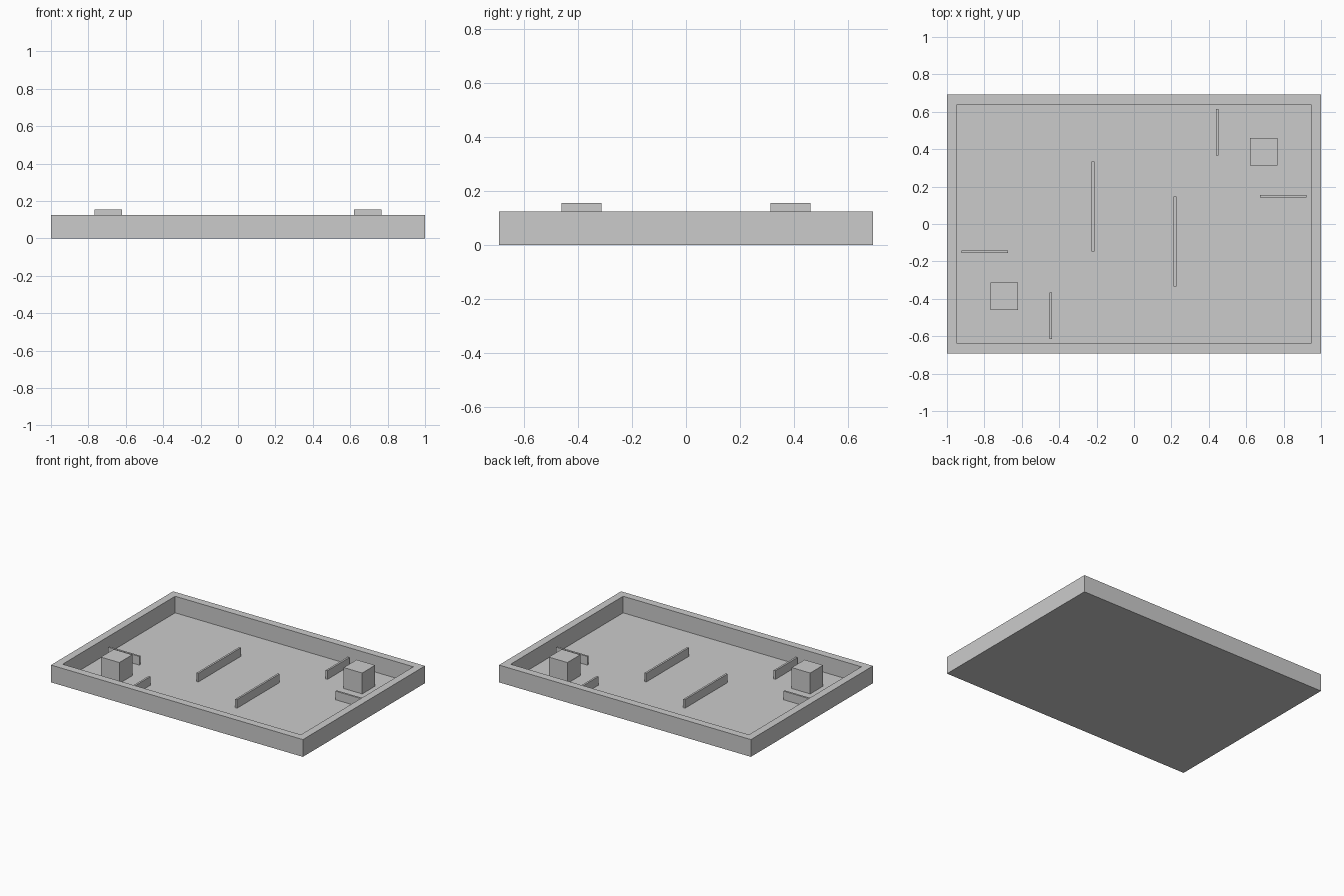
import bpy
import bmesh
from mathutils import Matrix, Vector

cube = bpy.data.objects.get("Cube")
if cube:
    bpy.data.objects.remove(cube, do_unlink=True)

# Single plain grey
grey = bpy.data.materials.new("light_grey")
grey.use_nodes = True
COLOUR = (0.6, 0.6, 0.6, 1)
grey.diffuse_color = COLOUR
grey.node_tree.nodes["Principled BSDF"].inputs["Base Color"].default_value = COLOUR

UNIT = 2 / 13          # layout module: outer tray is 13 x 9 modules
FLOOR = 0.005
RIM = 0.124
RIB_TOP = 0.067
RIB_THICK = 0.014
BLOCK = 0.147


def finish(name, bm):
    mesh = bpy.data.meshes.new(name)
    bm.to_mesh(mesh)
    bm.free()
    mesh.materials.append(grey)
    obj = bpy.data.objects.new(name, mesh)
    bpy.context.collection.objects.link(obj)
    return obj


def box_mesh(x0, x1, y0, y1, z0, z1):
    bm = bmesh.new()
    centre = Vector((x0 + x1, y0 + y1, z0 + z1)) / 2
    size = Matrix.Diagonal((x1 - x0, y1 - y0, z1 - z0, 1))
    bmesh.ops.create_cube(bm, size=1, matrix=Matrix.Translation(centre) @ size)
    return bm


def pair(name, x0, x1, y0, y1, top):
    """Part standing on the floor, plus its half-turn copy."""
    finish(name + "_a", box_mesh(x0, x1, y0, y1, FLOOR, top))
    finish(name + "_b", box_mesh(-x1, -x0, -y1, -y0, FLOOR, top))


# Tray: a slab whose top is inset and pushed down to a thin floor
half_x, half_y = 6.5 * UNIT, 4.5 * UNIT
wall = UNIT / 2
bm = box_mesh(-half_x, half_x, -half_y, half_y, 0, RIM)
top = max(bm.faces, key=lambda f: f.calc_center_median().z)
bmesh.ops.inset_region(bm, faces=[top], thickness=wall)
result = bmesh.ops.extrude_discrete_faces(bm, faces=[top])
for vert in result["faces"][0].verts:
    vert.co.z = FLOOR
bmesh.ops.recalc_face_normals(bm, faces=bm.faces)
finish("tray", bm)

in_x, in_y = half_x - wall, half_y - wall
t = RIB_THICK / 2

# Corner blocks
bx, by, h = 0.693, 0.387, BLOCK / 2
pair("corner_block", bx - h, bx + h, by - h, by + h, FLOOR + BLOCK + 0.003)

# Ribs joined to the long walls, the short walls, and free in the middle
pair("long_wall_rib", 0.446 - t, 0.446 + t, 0.367, in_y, RIB_TOP)
pair("short_wall_rib", 0.675, in_x, 0.148 - t, 0.148 + t, RIB_TOP)
pair("middle_rib", 0.219 - t, 0.219 + t, -0.334, 0.148, RIB_TOP)
